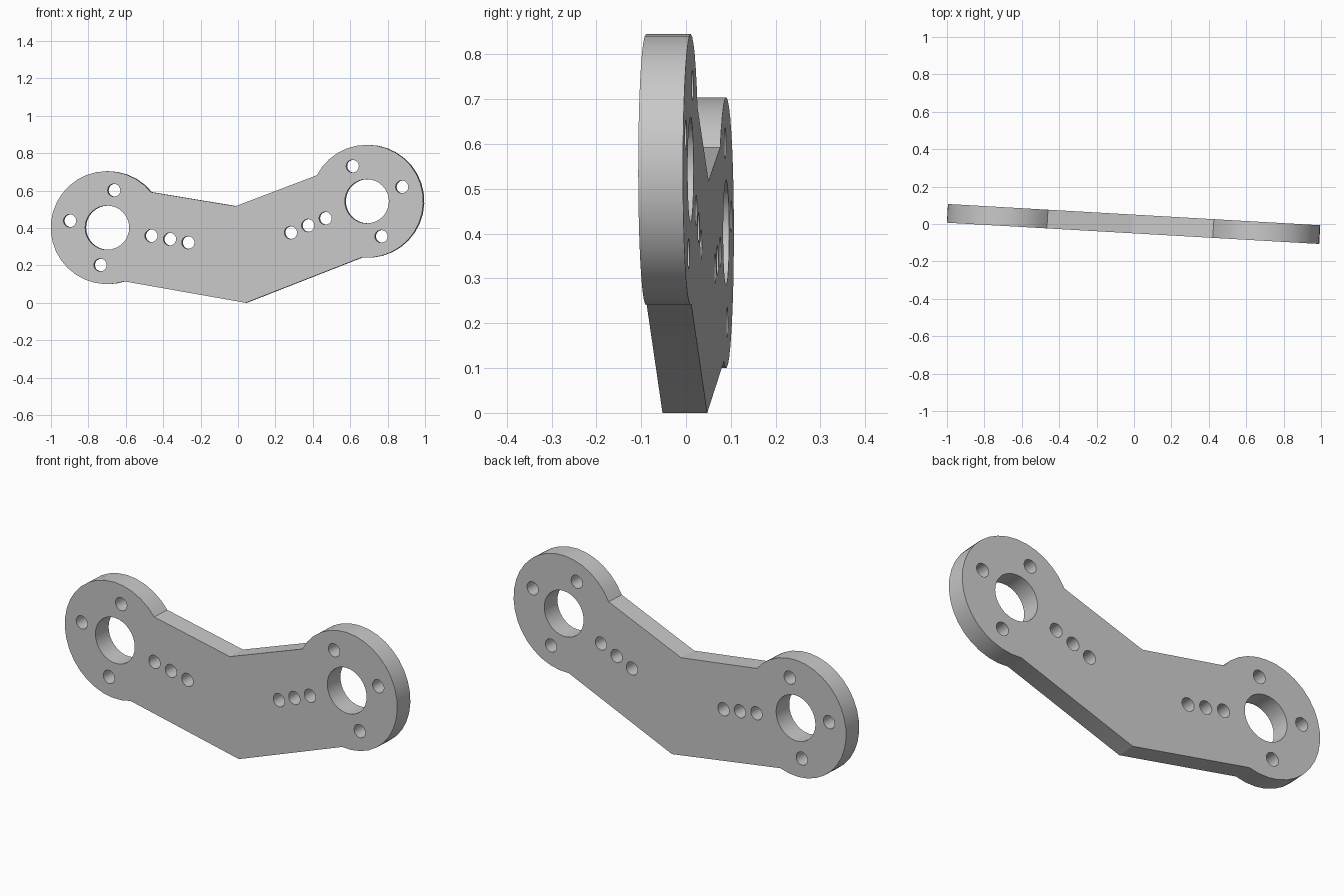
import bpy, bmesh
from math import sin, cos, atan2, pi, radians
from mathutils import Matrix

cube = bpy.data.objects.get("Cube")
if cube:
    bpy.data.objects.remove(cube, do_unlink=True)

THICK = 0.10
TILT = -0.057
LOBE_R, HUB_R, BOLT_R, BOLT_CIRCLE = 0.302, 0.118, 0.034, 0.203
ROW = (0.24, 0.341, 0.441)

# Each end: hub centre, arm direction, start and end of the rim (counter-clockwise)
right_lobe = ((0.693, 0.543), radians(202.3), (0.665, 0.243), (0.425, 0.682))
left_lobe = ((-0.698, 0.402), radians(-10.4), (-0.46, 0.595), (-0.605, 0.114))
bottom_corner, top_corner = (0.045, 0.0), (-0.01, 0.517)


def polar(c, r, a):
    return (c[0] + r * cos(a), c[1] + r * sin(a))


def rim(c, start, end, steps=24):
    a = atan2(start[1] - c[1], start[0] - c[0])
    b = atan2(end[1] - c[1], end[0] - c[0])
    sweep = (b - a) % (2 * pi)
    return [polar(c, LOBE_R, a + sweep * i / steps) for i in range(steps + 1)]


def circle(c, r, sides):
    return [polar(c, r, 2 * pi * i / sides) for i in range(sides)]


# Outline of the bent plate
loops = [[bottom_corner] + rim(right_lobe[0], *right_lobe[2:])
         + [top_corner] + rim(left_lobe[0], *left_lobe[2:])]

# Hub bore, three bolt holes around it and a row of three along each arm
for centre, arm, _, _ in (left_lobe, right_lobe):
    loops.append(circle(centre, HUB_R, 32))
    for quarter in (1, 2, 3):
        loops.append(circle(polar(centre, BOLT_CIRCLE, arm + quarter * pi / 2), BOLT_R, 20))
    for d in ROW:
        loops.append(circle(polar(centre, d, arm), BOLT_R, 20))

# Filled and extruded profile
curve = bpy.data.curves.new("bracket_profile", "CURVE")
curve.dimensions = "2D"
curve.fill_mode = "BOTH"
curve.extrude = THICK / 2
for pts in loops:
    s = curve.splines.new("POLY")
    s.points.add(len(pts) - 1)
    for p, (x, y) in zip(s.points, pts):
        p.co = (x, y, 0, 1)
    s.use_cyclic_u = True

plate = bpy.data.objects.new("bracket_plate", curve)
bpy.context.scene.collection.objects.link(plate)
bpy.ops.object.select_all(action="DESELECT")
plate.select_set(True)
bpy.context.view_layer.objects.active = plate
bpy.ops.object.convert(target="MESH")
plate = bpy.context.view_layer.objects.active

# Stand the plate up, turn it slightly and clean the mesh
bm = bmesh.new()
bm.from_mesh(plate.data)
bmesh.ops.remove_doubles(bm, verts=bm.verts, dist=0.0001)
bm.transform(Matrix.Rotation(TILT, 4, "Z") @ Matrix.Rotation(pi / 2, 4, "X"))
bmesh.ops.recalc_face_normals(bm, faces=bm.faces)
bm.to_mesh(plate.data)
bm.free()
bpy.ops.object.shade_smooth_by_angle(angle=radians(30))

# Plain grey metal
grey = bpy.data.materials.new("grey_metal")
grey.use_nodes = True
colour = (0.58, 0.58, 0.58, 1)
grey.diffuse_color = colour
grey.node_tree.nodes["Principled BSDF"].inputs["Base Color"].default_value = colour
plate.data.materials.clear()
plate.data.materials.append(grey)
